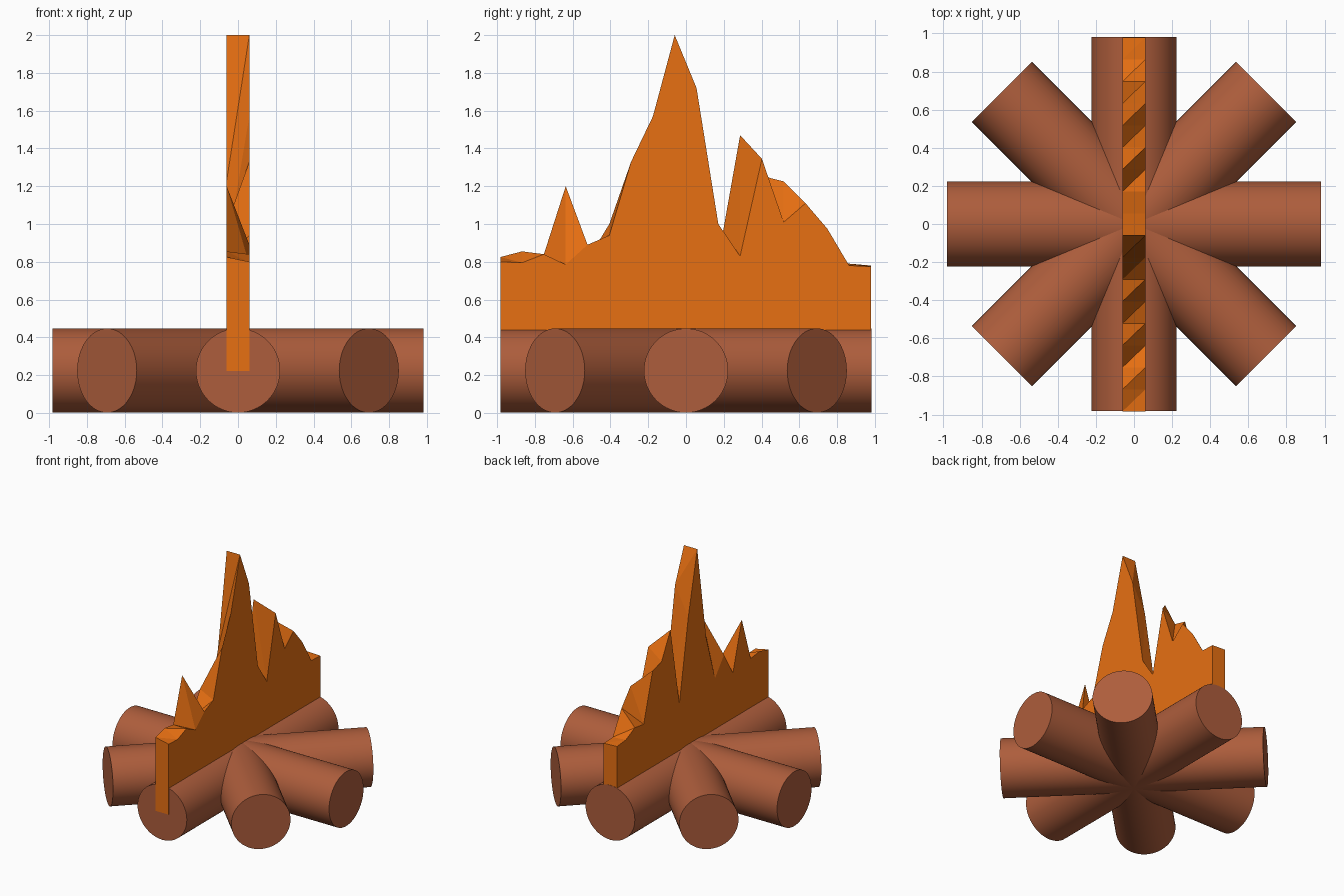
import bpy, bmesh, math

if "Cube" in bpy.data.objects:
    bpy.data.objects.remove(bpy.data.objects["Cube"])

HALF = 0.981      # half length of logs and flame
R = 0.223         # log radius


def material(name, rgb):
    m = bpy.data.materials.new(name)
    m.diffuse_color = (*rgb, 1)
    m.use_nodes = True
    m.node_tree.nodes["Principled BSDF"].inputs["Base Color"].default_value = m.diffuse_color
    return m


wood = material("wood", (0.42, 0.11, 0.045))
fire = material("fire", (0.80, 0.16, 0.006))

# Four full-length logs crossing at the centre
for i in range(4):
    bpy.ops.mesh.primitive_cylinder_add(
        vertices=64, radius=R, depth=2 * HALF, location=(0, 0, R + 0.001),
        rotation=(math.pi / 2, 0, i * math.pi / 4))
    log = bpy.context.object
    log.name = f"log_{i + 1}"
    log.data.materials.append(wood)
    bpy.ops.object.shade_smooth_by_angle(angle=math.radians(35))

# Flame: thin slab with a different jagged top profile on each side
right = [.80, .795, .84, .785, .89, .94, 1.33, 1.57, 2.0,
         1.72, 1.0, .83, 1.345, 1.01, 1.11, .975, .78, .775]
left = [.825, .855, .84, 1.2, .81, 1.0, .855, 1.23, 2.0,
        1.49, .82, 1.47, 1.255, 1.225, .83, .845, .79, .78]
n = len(right)
bm = bmesh.new()
rows = []
for i in range(n):
    y = -HALF - 0.002 + 2 * HALF * i / (n - 1)
    rows.append([bm.verts.new(c) for c in (
        (-0.06, y, R), (0.06, y, R), (0.06, y, right[i]), (-0.06, y, left[i]))])
for a, b in zip(rows, rows[1:]):
    for j, k in ((0, 1), (1, 2), (3, 0)):
        bm.faces.new((a[j], b[j], b[k], a[k]))
    # top strip, split from the left side to the next point on the right
    bm.faces.new((a[3], a[2], b[2]))
    bm.faces.new((a[3], b[2], b[3]))
bm.faces.new(rows[0])
bm.faces.new(rows[-1])
bmesh.ops.recalc_face_normals(bm, faces=bm.faces)
mesh = bpy.data.meshes.new("flame")
bm.to_mesh(mesh)
bm.free()
flame = bpy.data.objects.new("flame", mesh)
mesh.materials.append(fire)
bpy.context.collection.objects.link(flame)
